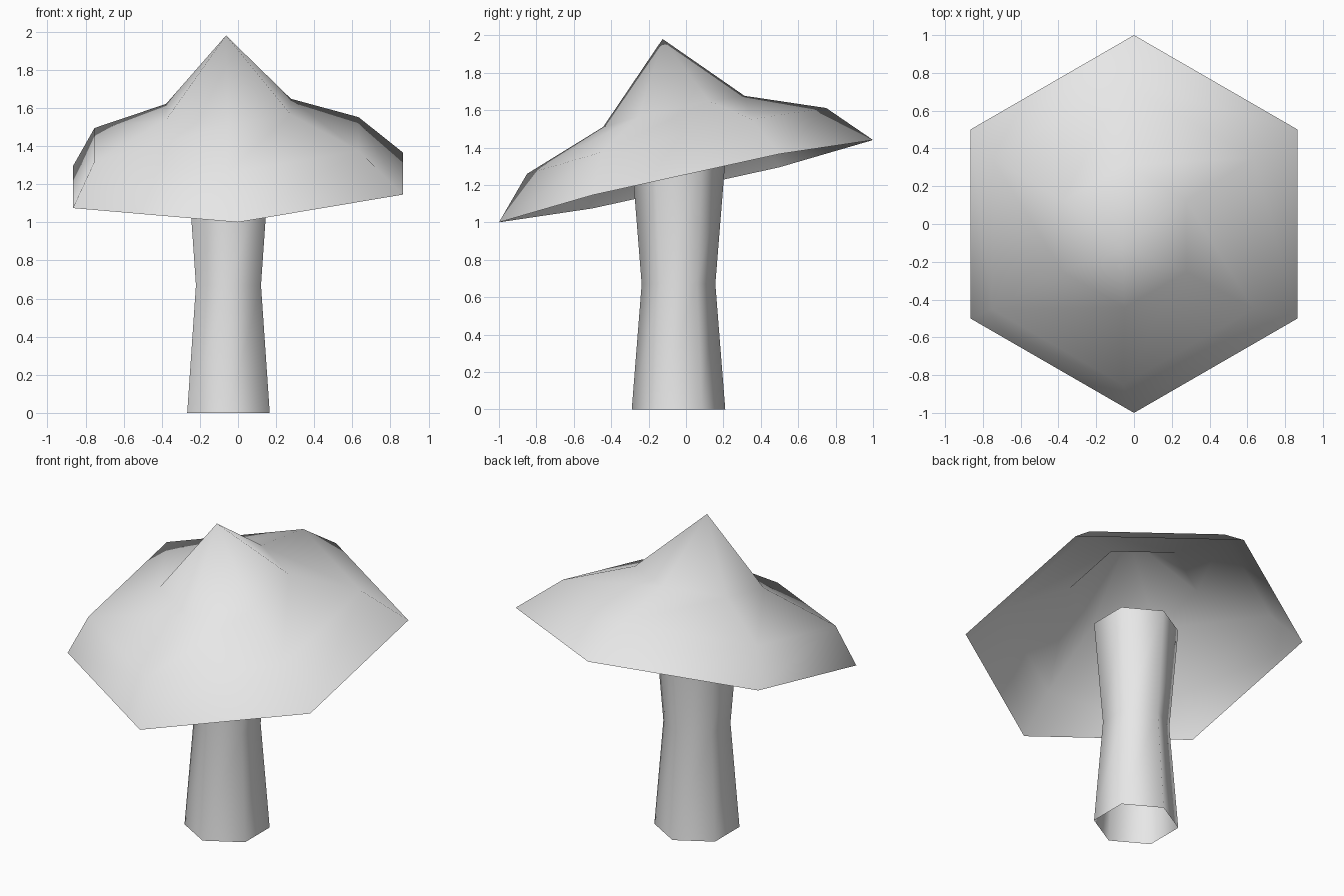
import bpy
import bmesh
from math import cos, sin, pi
from mathutils import Vector

default = bpy.data.objects.get("Cube")
if default:
    bpy.data.objects.remove(default, do_unlink=True)

SIDES = 6
CAP_TILT = (0.041, 0.22)  # rise of the leaning cap along x and y

# One plain colour
grey = bpy.data.materials.new("light_grey")
grey.use_nodes = True
colour = (0.8, 0.8, 0.8, 1)
grey.diffuse_color = colour
grey.node_tree.nodes["Principled BSDF"].inputs["Base Color"].default_value = colour


def loft(name, rings, tilt=(0, 0), tip=None):
    """Skin six-sided rings (centre, radius), optionally closed to a tip."""
    bm = bmesh.new()
    loops = []
    for (cx, cy, cz), radius in rings:
        loop = []
        for i in range(SIDES):
            angle = 2 * pi * i / SIDES + pi / 2
            dx, dy = radius * cos(angle), radius * sin(angle)
            rise = dx * tilt[0] + dy * tilt[1]
            loop.append(bm.verts.new((cx + dx, cy + dy, cz + rise)))
        loops.append(loop)
    for low, high in zip(loops, loops[1:]):
        for i in range(SIDES):
            j = (i + 1) % SIDES
            bm.faces.new((low[i], low[j], high[j], high[i]))
    if tip:
        top = bm.verts.new(Vector(tip))
        for i in range(SIDES):
            bm.faces.new((loops[-1][i], loops[-1][(i + 1) % SIDES], top))
    for face in bm.faces:
        face.smooth = True
    mesh = bpy.data.meshes.new(name)
    bm.to_mesh(mesh)
    bm.free()
    mesh.materials.append(grey)
    obj = bpy.data.objects.new(name, mesh)
    bpy.context.collection.objects.link(obj)
    return obj


# Open tube stem with a narrow waist
loft("stem", [((-0.05, -0.04, 0), 0.25),
              ((-0.05, -0.04, 0.67), 0.197),
              ((-0.05, -0.04, 1.33), 0.25)])

# Hollow leaning cap with a pointed top
loft("cap", [((0, 0, 1.22), 1.0),
             ((-0.06, -0.05, 1.435), 0.8),
             ((-0.05, -0.065, 1.593), 0.378)],
     tilt=CAP_TILT, tip=(-0.063, -0.125, 1.98))
